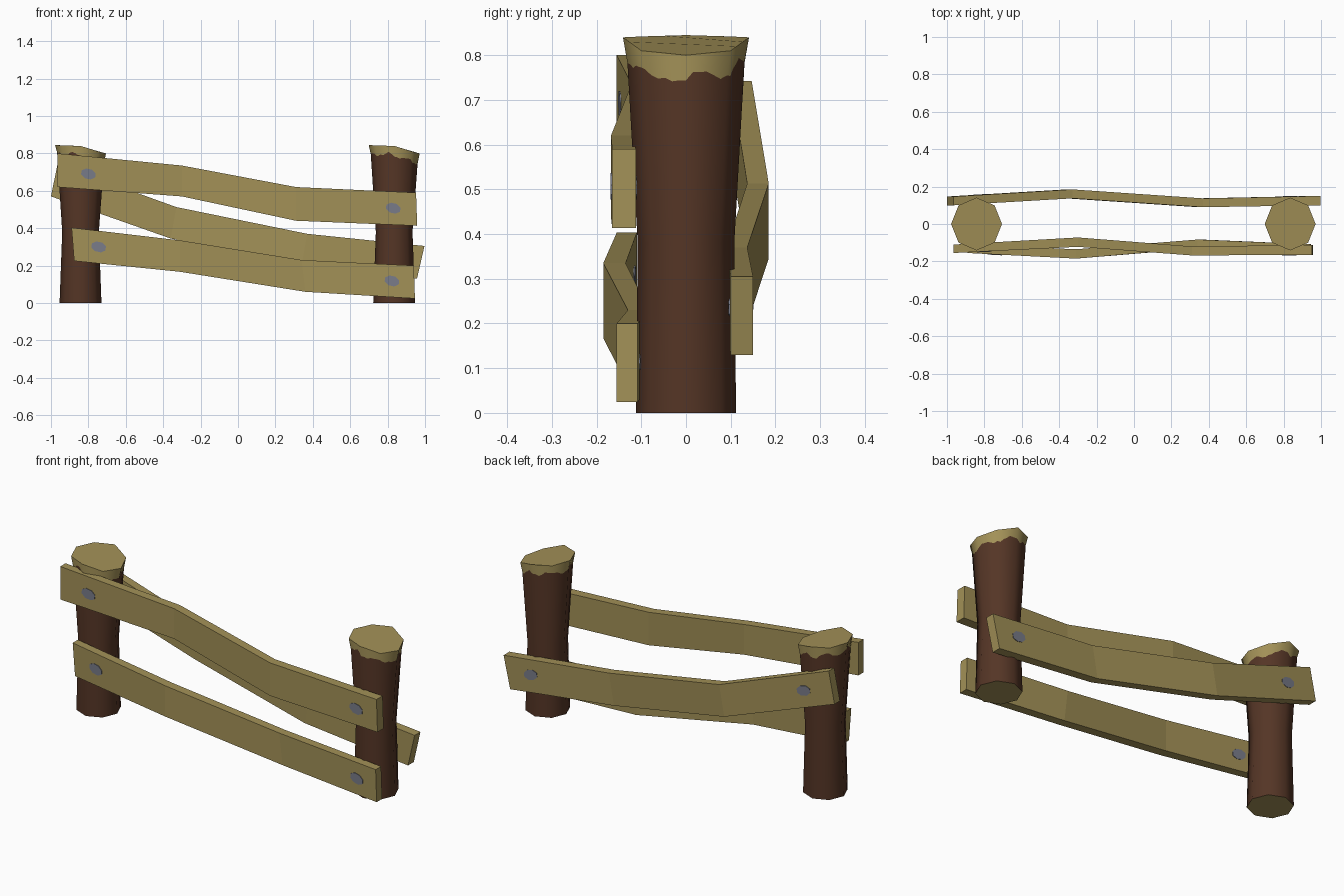
import bpy, math, random
from mathutils import Vector

if "Cube" in bpy.data.objects:
    bpy.data.objects.remove(bpy.data.objects["Cube"])

random.seed(4)


def material(name, rgb):
    m = bpy.data.materials.new(name)
    m.diffuse_color = (*rgb, 1)
    m.use_nodes = True
    m.node_tree.nodes["Principled BSDF"].inputs["Base Color"].default_value = m.diffuse_color
    return m


TAN = material("pale_wood", (0.36, 0.28, 0.095))
BROWN = material("brown_bark", (0.09, 0.036, 0.019))
GREY = material("grey_metal", (0.19, 0.20, 0.25))


def make_object(name, verts, faces, mats):
    mesh = bpy.data.meshes.new(name)
    mesh.from_pydata(verts, [], faces)
    for m in mats:
        mesh.materials.append(m)
    ob = bpy.data.objects.new(name, mesh)
    bpy.context.collection.objects.link(ob)
    return ob


# Posts: eight-sided, waisted, with a slanted top and a ragged pale rim
SUB = 6
COLS = 8 * SUB
TOP_Z = [0.80, 0.81, 0.84, 0.842, 0.845, 0.842, 0.84, 0.81]


def make_post(name, cx):
    def corner(k, rx, ry):
        a = k * math.pi / 4
        return Vector((rx * math.cos(a), ry * math.sin(a), 0))

    # rings of (x radius, y radius, height kind)
    rings = [(0.112, 0.112, 0.0), (0.098, 0.108, 0.38),
             (0.125, 0.131, "rag"), (0.136, 0.141, "top")]
    verts = []
    for rx, ry, h in rings:
        for c in range(COLS):
            k, t = c // SUB, (c % SUB) / SUB
            p = corner(k, rx, ry).lerp(corner(k + 1, rx, ry), t)
            top = TOP_Z[k] * (1 - t) + TOP_Z[(k + 1) % 8] * t
            if h == "rag":
                p.z = top - 0.05 + 0.012 * math.sin(c * 0.8) + random.uniform(-0.007, 0.007)
            else:
                p.z = top if h == "top" else h
            verts.append(p + Vector((cx, 0, 0)))
    faces = []
    for r in range(3):
        for c in range(COLS):
            d = (c + 1) % COLS
            faces.append((r * COLS + c, r * COLS + d, (r + 1) * COLS + d, (r + 1) * COLS + c))
    faces.append(tuple(reversed(range(COLS))))
    faces.append(tuple(range(3 * COLS, 4 * COLS)))
    ob = make_object(name, verts, faces, [BROWN, TAN])
    mesh = ob.data
    normals = [Vector((0, 0, 0))] * len(mesh.loops)
    for p in mesh.polygons:
        p.material_index = 0 if p.index < 2 * COLS else 1
        p.use_smooth = p.index < 3 * COLS
        for li in p.loop_indices:
            if p.use_smooth:
                v = mesh.vertices[mesh.loops[li].vertex_index].co
                normals[li] = Vector((v.x - cx, v.y, 0)).normalized()
            else:
                normals[li] = p.normal.copy()
    mesh.normals_split_custom_set(normals)


make_post("left_post", -0.842)
make_post("right_post", 0.835)


# Rails: bent planks; each station is (x top, x bottom, z bottom, z top, y front, y back)
def make_rail(name, stations):
    verts, faces = [], []
    for xt, xb, zb, zt, yf, yb in stations:
        verts += [(xb, yf, zb), (xb, yb, zb), (xt, yb, zt), (xt, yf, zt)]
    for s in range(len(stations) - 1):
        for i in range(4):
            j = (i + 1) % 4
            faces.append((4 * s + i, 4 * s + 4 + i, 4 * s + 4 + j, 4 * s + j))
    n = 4 * len(stations)
    faces += [(0, 1, 2, 3), (n - 1, n - 2, n - 3, n - 4)]
    ob = make_object(name, verts, [f[::-1] for f in faces], [TAN])
    return ob


# Bolt heads: thin plates lying on both faces of a rail
def make_bolt(name, stations, x, z):
    for side, out, col in (("front", -1, 4), ("back", 1, 5)):
        for a, b in zip(stations, stations[1:]):
            if a[0] <= x <= b[0]:
                slope = (b[col] - a[col]) / (b[0] - a[0])
                y0 = a[col] + slope * (x - a[0])
        verts = []
        for lift in (-0.002, 0.003):
            for k in range(8):
                t = k * math.pi / 4 + 0.3
                dx = 0.041 * math.cos(t)
                dz = 0.029 * math.sin(t) - 0.15 * dx
                verts.append((x + dx, y0 + slope * dx + out * lift, z + dz))
        faces = [tuple(range(8)), tuple(range(15, 7, -1))]
        faces += [(k, k + 8, (k + 1) % 8 + 8, (k + 1) % 8) for k in range(8)]
        if out > 0:
            faces = [f[::-1] for f in faces]
        make_object(name + "_" + side, verts, [f[::-1] for f in faces], [GREY])


RAILS = {
    "upper_front_rail": ([(-0.965, -0.965, 0.62, 0.80, -0.155, -0.11),
                          (-0.30, -0.30, 0.57, 0.735, -0.122, -0.072),
                          (0.31, 0.31, 0.44, 0.62, -0.168, -0.12),
                          (0.952, 0.958, 0.413, 0.59, -0.165, -0.112)],
                         [(-0.80, 0.69), (0.83, 0.507)]),
    "lower_front_rail": ([(-0.89, -0.876, 0.225, 0.403, -0.155, -0.11),
                          (-0.31, -0.31, 0.167, 0.335, -0.185, -0.135),
                          (0.34, 0.36, 0.06, 0.23, -0.13, -0.083),
                          (0.94, 0.946, 0.024, 0.20, -0.155, -0.108)],
                         [(-0.745, 0.30), (0.823, 0.118)]),
    "back_rail": ([(-0.965, -1.0, 0.57, 0.742, 0.10, 0.147),
                   (-0.33, -0.36, 0.345, 0.513, 0.137, 0.185),
                   (0.37, 0.34, 0.20, 0.37, 0.09, 0.137),
                   (0.997, 0.957, 0.13, 0.305, 0.10, 0.15)],
                  [(-0.82, 0.60), (0.835, 0.24)]),
}
for rail_name, (stations, bolts) in RAILS.items():
    make_rail(rail_name, stations)
    for i, (bx, bz) in enumerate(bolts):
        make_bolt(f"{rail_name}_bolt_{i + 1}", stations, bx, bz)
